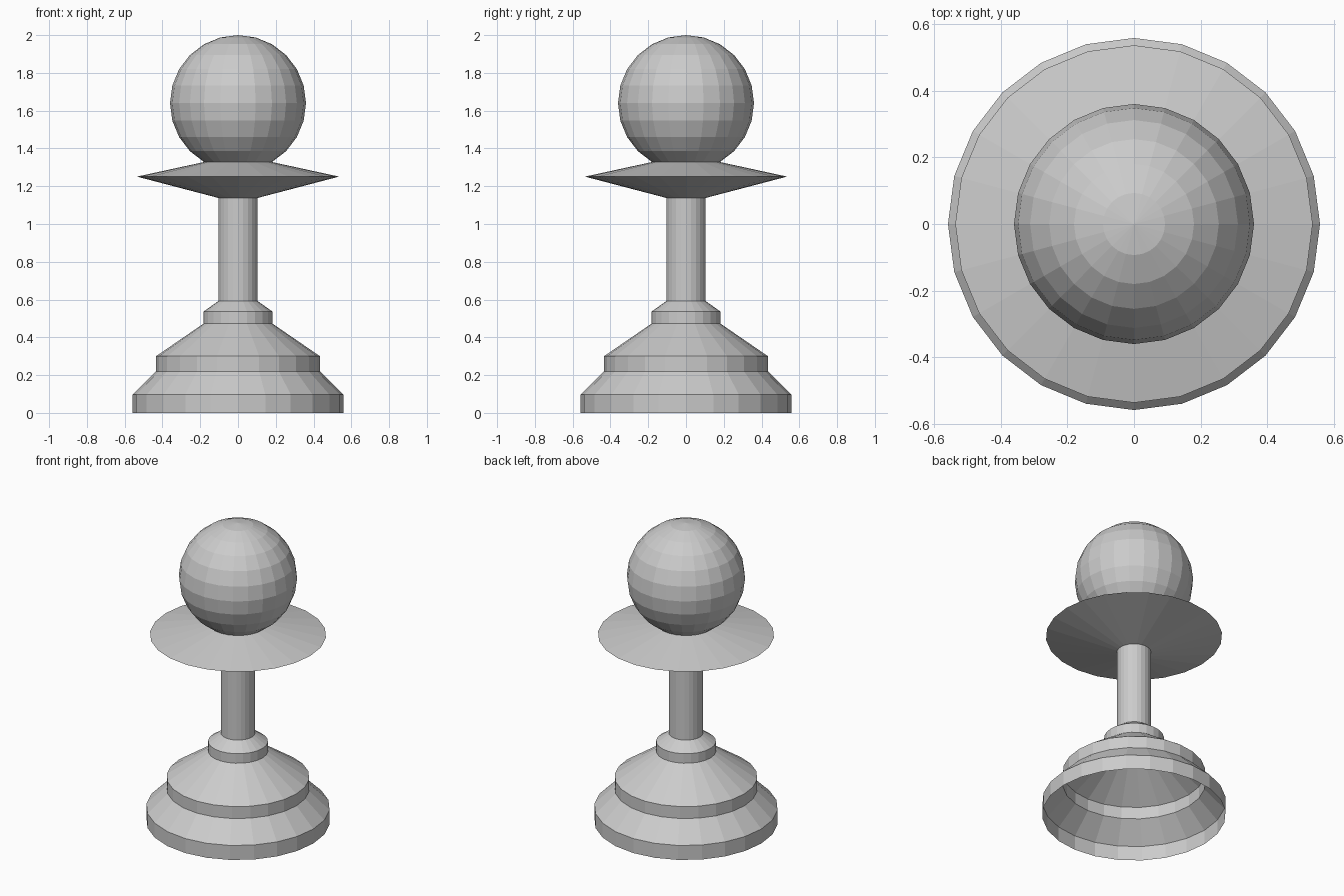
import bpy, bmesh
from math import sin, cos, pi, radians

SIDES = 24

cube = bpy.data.objects.get("Cube")
if cube:
    bpy.data.objects.remove(cube, do_unlink=True)

grey = bpy.data.materials.new("plain_grey")
grey.use_nodes = True
colour = (0.6, 0.6, 0.6, 1)
grey.diffuse_color = colour
grey.node_tree.nodes["Principled BSDF"].inputs["Base Color"].default_value = colour


def lathe(name, profile):
    """Spin a (radius, height) profile around z, open at the ends."""
    bm = bmesh.new()
    verts = [bm.verts.new((r, 0, z)) for r, z in profile]
    edges = [bm.edges.new(pair) for pair in zip(verts, verts[1:])]
    bmesh.ops.spin(bm, geom=verts + edges, cent=(0, 0, 0), axis=(0, 0, 1),
                   angle=2 * pi, steps=SIDES, use_merge=False)
    bmesh.ops.remove_doubles(bm, verts=bm.verts, dist=0.0005)
    bmesh.ops.recalc_face_normals(bm, faces=bm.faces)
    # Make the side walls face outwards
    if sum(f.normal.dot(f.calc_center_median() * f.calc_area()) for f in bm.faces) < 0:
        bmesh.ops.reverse_faces(bm, faces=bm.faces)
    mesh = bpy.data.meshes.new(name)
    bm.to_mesh(mesh)
    bm.free()
    mesh.materials.append(grey)
    obj = bpy.data.objects.new(name, mesh)
    bpy.context.collection.objects.link(obj)
    return obj


# Stepped hollow foot, open underneath
lathe("base", [(0.558, 0), (0.558, 0.097), (0.434, 0.22), (0.434, 0.30),
               (0.182, 0.473), (0.182, 0.537), (0.104, 0.592)])

# Slim column
lathe("stem", [(0.104, 0.592), (0.104, 1.138)])

# Thin double-cone collar
lathe("collar", [(0.104, 1.138), (0.536, 1.251), (0.18, 1.328)])

# Ball, open where it meets the collar
R = 0.36
lathe("head", [(R * sin(radians(a)), 2 - R + R * cos(radians(a)))
               for a in range(150, -1, -15)])
